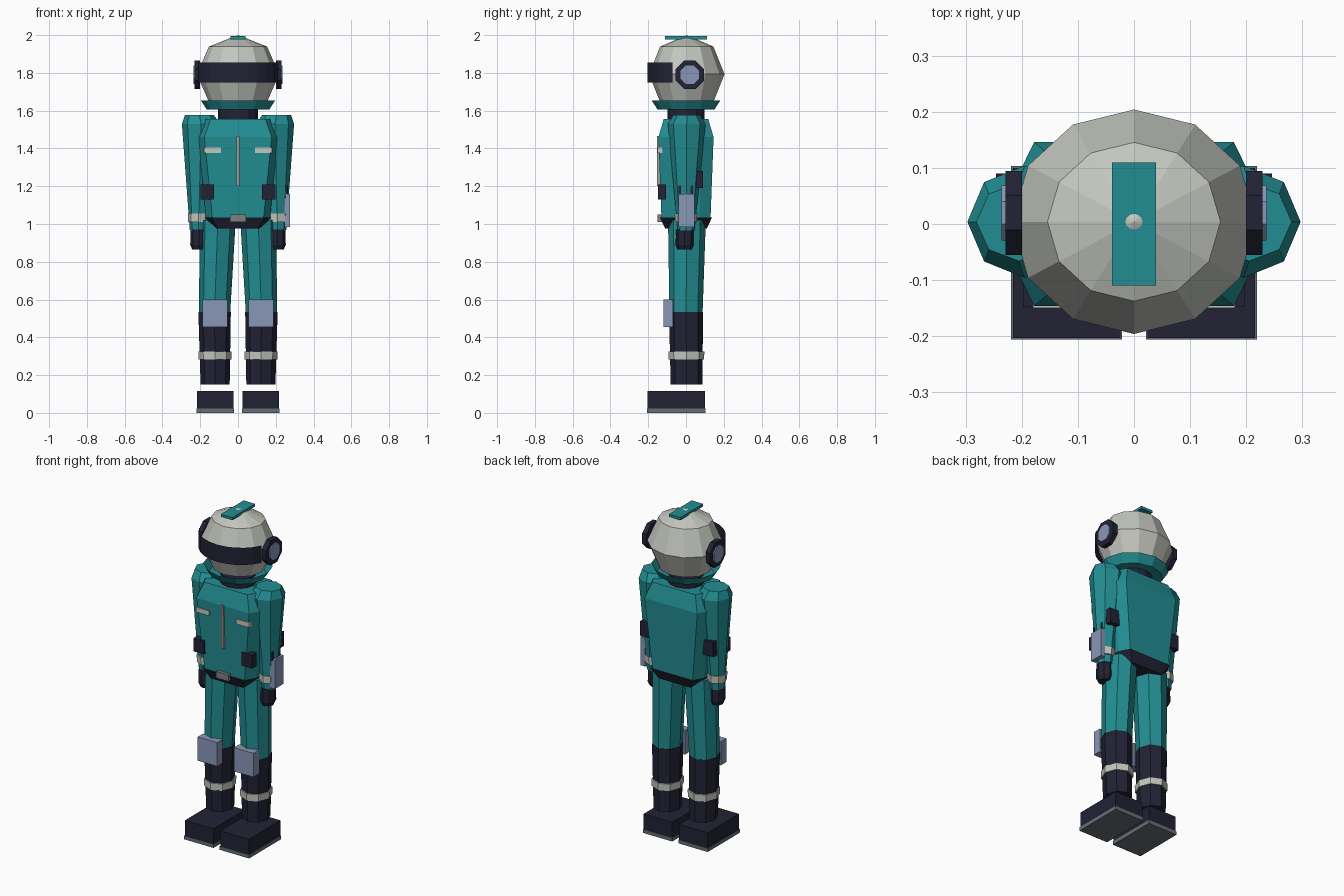
import bpy, bmesh, math
from mathutils import Matrix

cube = bpy.data.objects.get("Cube")
if cube:
    bpy.data.objects.remove(cube)


def material(name, rgb):
    m = bpy.data.materials.new(name)
    m.use_nodes = True
    m.diffuse_color = (*rgb, 1)
    m.node_tree.nodes["Principled BSDF"].inputs["Base Color"].default_value = (*rgb, 1)
    return m


TEAL = material("teal_fabric", (0.016, 0.27, 0.29))
NAVY = material("dark_navy", (0.016, 0.016, 0.036))
PALE = material("pale_grey", (0.55, 0.57, 0.52))
LILAC = material("blue_grey_pad", (0.25, 0.31, 0.47))
SOLE = material("slate_sole", (0.13, 0.16, 0.18))
METAL = material("buckle_grey", (0.2, 0.22, 0.23))
ZIP = material("warm_grey", (0.38, 0.36, 0.34))


def finish(name, bm, mat):
    bmesh.ops.recalc_face_normals(bm, faces=bm.faces)
    mesh = bpy.data.meshes.new(name)
    bm.to_mesh(mesh)
    bm.free()
    mesh.materials.append(mat)
    ob = bpy.data.objects.new(name, mesh)
    bpy.context.collection.objects.link(ob)
    return ob


def box(name, mat, x, y, z):
    """Box from (min, max) ranges."""
    bm = bmesh.new()
    size = [r[1] - r[0] for r in (x, y, z)]
    mid = [(r[1] + r[0]) / 2 for r in (x, y, z)]
    bmesh.ops.create_cube(bm, size=1, matrix=Matrix.Translation(mid) @ Matrix.Diagonal((*size, 1)))
    return finish(name, bm, mat)


def loft(name, mat, sections, caps=(True, True)):
    """Skin between stacked outlines, each a list of points."""
    bm = bmesh.new()
    rings = [[bm.verts.new(p) for p in s] for s in sections]
    n = len(rings[0])
    for a, b in zip(rings, rings[1:]):
        for i in range(n):
            j = (i + 1) % n
            bm.faces.new((a[i], a[j], b[j], b[i]))
    if caps[0]:
        bm.faces.new(rings[0][::-1])
    if caps[1]:
        bm.faces.new(rings[-1])
    return finish(name, bm, mat)


def ring(cx, cy, z, rx, ry, n=8):
    return [(cx + rx * math.cos(math.tau * i / n), cy + ry * math.sin(math.tau * i / n), z)
            for i in range(n)]


def slab(z, panel, half, depth):
    """Eight-sided torso outline with broad front and back panels."""
    s = depth * 0.55
    return [(half, -s, z), (half, s, z), (panel, depth, z), (-panel, depth, z),
            (-half, s, z), (-half, -s, z), (-panel, -depth, z), (panel, -depth, z)]


def mirrored(name, ob):
    """Left part as built, plus a flipped copy on the right."""
    ob.name = "left_" + name
    bm = bmesh.new()
    bm.from_mesh(ob.data)
    bmesh.ops.scale(bm, vec=(-1, 1, 1), verts=bm.verts)
    finish("right_" + name, bm, ob.data.materials[0])


def both_box(name, mat, x, y, z):
    mirrored(name, box(name, mat, x, y, z))


def both_loft(name, mat, sections):
    mirrored(name, loft(name, mat, sections))


# Helmet
HX, HY, HZ = 0.218, 0.004, 1.793
bm = bmesh.new()
bmesh.ops.create_uvsphere(bm, u_segments=12, v_segments=4, radius=1, matrix=Matrix.Translation(
    (0, HY, HZ)) @ Matrix.Diagonal((HX, 0.2, 0.207, 1)))
finish("helmet", bm, PALE)
box("helmet_strip", TEAL, (-0.039, 0.039), (-0.11, 0.11), (1.978, 1.994))

# Visor: thin open band round the front of the helmet
bm = bmesh.new()
steps = 10
pairs = []
for i in range(steps + 1):
    a = math.radians(201.5 + 137 * i / steps)
    x, y = 0.226 * math.cos(a), HY + 0.207 * math.sin(a)
    pairs.append([bm.verts.new((x, y, z)) for z in (1.75, 1.855)])
for (a, b), (c, d) in zip(pairs, pairs[1:]):
    bm.faces.new((a, c, d, b))
finish("visor", bm, NAVY)


# Ear discs: octagons facing sideways
def ear(name, mat, r, x0, x1):
    bm = bmesh.new()
    place = Matrix.Translation(((x0 + x1) / 2, 0.02, 1.79)) @ Matrix.Rotation(math.pi / 2, 4, "Y")
    bmesh.ops.create_cone(bm, cap_ends=True, segments=8, radius1=r, radius2=r, depth=x1 - x0,
                          matrix=place @ Matrix.Rotation(math.pi / 8, 4, "Z"))
    mirrored(name, finish(name, bm, mat))


ear("ear_disc", NAVY, 0.081, 0.2, 0.229)
ear("ear_centre", LILAC, 0.053, 0.21, 0.236)

# Collar and neck
loft("collar", TEAL, [ring(0, 0, 1.605, 0.165, 0.15, 12), ring(0, 0, 1.655, 0.197, 0.182, 12)],
     caps=(True, False))
loft("neck", NAVY, [ring(0, 0, 1.5, 0.105, 0.098, 12), ring(0, 0, 1.61, 0.105, 0.098, 12)])

# Torso and belt
loft("torso", TEAL, [slab(1.03, 0.135, 0.17, 0.13), slab(1.46, 0.178, 0.21, 0.146),
                     slab(1.555, 0.145, 0.175, 0.118)])
loft("belt", NAVY, [slab(0.975, 0.105, 0.125, 0.11), slab(1.035, 0.14, 0.175, 0.138)])
box("buckle", METAL, (-0.042, 0.042), (-0.15, -0.125), (1.01, 1.05))
box("zip", ZIP, (-0.008, 0.008), (-0.154, -0.13), (1.2, 1.465))
both_box("chest_stripe", PALE, (0.09, 0.18), (-0.15, -0.125), (1.375, 1.405))
both_box("front_pouch", NAVY, (0.127, 0.198), (-0.148, -0.105), (1.13, 1.21))
both_box("back_pouch", NAVY, (0.175, 0.246), (0.055, 0.09), (1.19, 1.28))

# Arms
both_loft("arm", TEAL, [ring(0.209, 0, 0.965, 0.046, 0.045), ring(0.195, 0.004, 1.53, 0.102, 0.1),
                        ring(0.205, 0.004, 1.578, 0.076, 0.07)])
both_loft("wrist_band", PALE, [ring(0.21, 0, 1.01, 0.054, 0.058), ring(0.21, 0, 1.055, 0.056, 0.06)])
both_loft("hand", NAVY, [ring(0.207, -0.007, 0.865, 0.035, 0.037), ring(0.207, -0.007, 0.89, 0.046, 0.048),
                         ring(0.207, -0.007, 0.97, 0.043, 0.046)])

# Forearm device on the left arm
box("forearm_pad", LILAC, (0.245, 0.276), (-0.04, 0.045), (0.985, 1.16))
for label, y in (("front", -0.033), ("back", 0.03)):
    box(label + "_pad_strap", NAVY, (0.235, 0.262), (y - 0.007, y + 0.007), (1.15, 1.205))

# Legs
both_loft("thigh", TEAL, [ring(0.124, 0, 0.535, 0.083, 0.088), ring(0.107, 0.005, 1.02, 0.095, 0.1)])
both_loft("shin", NAVY, [ring(0.121, 0.003, 0.15, 0.077, 0.084), ring(0.124, 0, 0.535, 0.086, 0.09)])
both_loft("shin_band", PALE, [ring(0.122, 0.002, 0.283, 0.087, 0.094), ring(0.122, 0.002, 0.325, 0.088, 0.095)])
both_box("knee_pad", LILAC, (0.056, 0.188), (-0.12, -0.068), (0.455, 0.6))

# Boots
both_box("boot", NAVY, (0.024, 0.216), (-0.203, 0.1), (0.02, 0.115))
both_box("sole", SOLE, (0.021, 0.219), (-0.206, 0.103), (0, 0.022))
